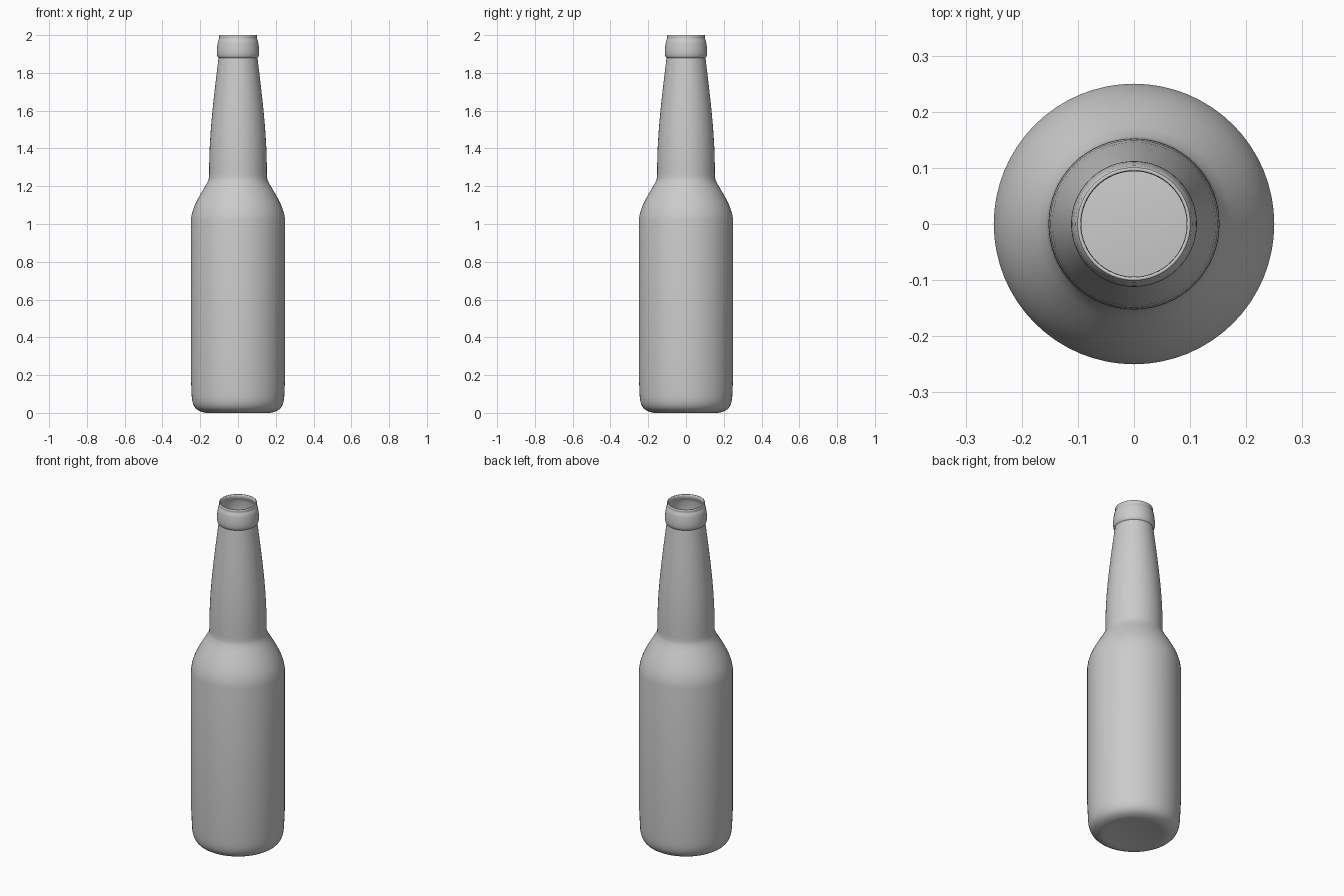
import bpy
import bmesh
import math
from mathutils import Vector

cube = bpy.data.objects.get("Cube")
if cube:
    bpy.data.objects.remove(cube, do_unlink=True)

SEGMENTS = 64
WALL = 0.006

glass = bpy.data.materials.new("plain grey glass")
glass.use_nodes = True
grey = (0.6, 0.6, 0.6, 1)
glass.diffuse_color = grey
glass.node_tree.nodes["Principled BSDF"].inputs["Base Color"].default_value = grey


def bezier(a, b, c, d, steps=8):
    """Points along a cubic curve, leaving out the first."""
    a, b, c, d = map(Vector, (a, b, c, d))
    points = []
    for i in range(1, steps + 1):
        t = i / steps
        u = 1 - t
        points.append(a * u**3 + b * 3 * u * u * t + c * 3 * u * t * t + d * t**3)
    return points


# Outer profile as (radius, height), from base centre to lip
profile = [Vector((0, 0.006)), Vector((0.15, 0.006)), Vector((0.17, 0.0))]
profile += bezier((0.17, 0.0), (0.225, 0.01), (0.245, 0.03), (0.246, 0.11))
profile += [Vector((0.25, 0.2)), Vector((0.25, 1.02))]
# Shoulder
profile += bezier((0.25, 1.02), (0.242, 1.1), (0.195, 1.16), (0.157, 1.23))
# Neck
profile += bezier((0.157, 1.23), (0.15, 1.25), (0.154, 1.27), (0.152, 1.34), 4)
profile += bezier((0.152, 1.34), (0.148, 1.52), (0.125, 1.7), (0.103, 1.88))
# Crown ring and lip
profile += bezier((0.103, 1.88), (0.115, 1.885), (0.115, 1.925), (0.104, 1.975))
profile += bezier((0.104, 1.975), (0.098, 1.98), (0.1, 1.985), (0.101, 2.0), 4)

# Lathe the profile around the vertical axis
bm = bmesh.new()
verts = [bm.verts.new((p.x, 0, p.y)) for p in profile]
edges = [bm.edges.new(pair) for pair in zip(verts, verts[1:])]
bmesh.ops.spin(bm, geom=verts + edges, cent=(0, 0, 0), axis=(0, 0, 1),
               angle=math.tau, steps=SEGMENTS, use_merge=True)
bmesh.ops.remove_doubles(bm, verts=bm.verts, dist=0.0001)
bmesh.ops.recalc_face_normals(bm, faces=bm.faces)
if sum(f.normal.dot(f.calc_center_median() - Vector((0, 0, 0.7))) for f in bm.faces) < 0:
    bmesh.ops.reverse_faces(bm, faces=bm.faces)
mesh = bpy.data.meshes.new("bottle")
bm.to_mesh(mesh)
bm.free()
mesh.materials.append(glass)
bottle = bpy.data.objects.new("bottle", mesh)
bpy.context.collection.objects.link(bottle)

bpy.context.view_layer.objects.active = bottle
bottle.select_set(True)
bpy.ops.object.shade_smooth_by_angle(angle=math.radians(40))

# Thin hollow wall
shell = bottle.modifiers.new("wall", "SOLIDIFY")
shell.thickness = WALL
shell.offset = -1
